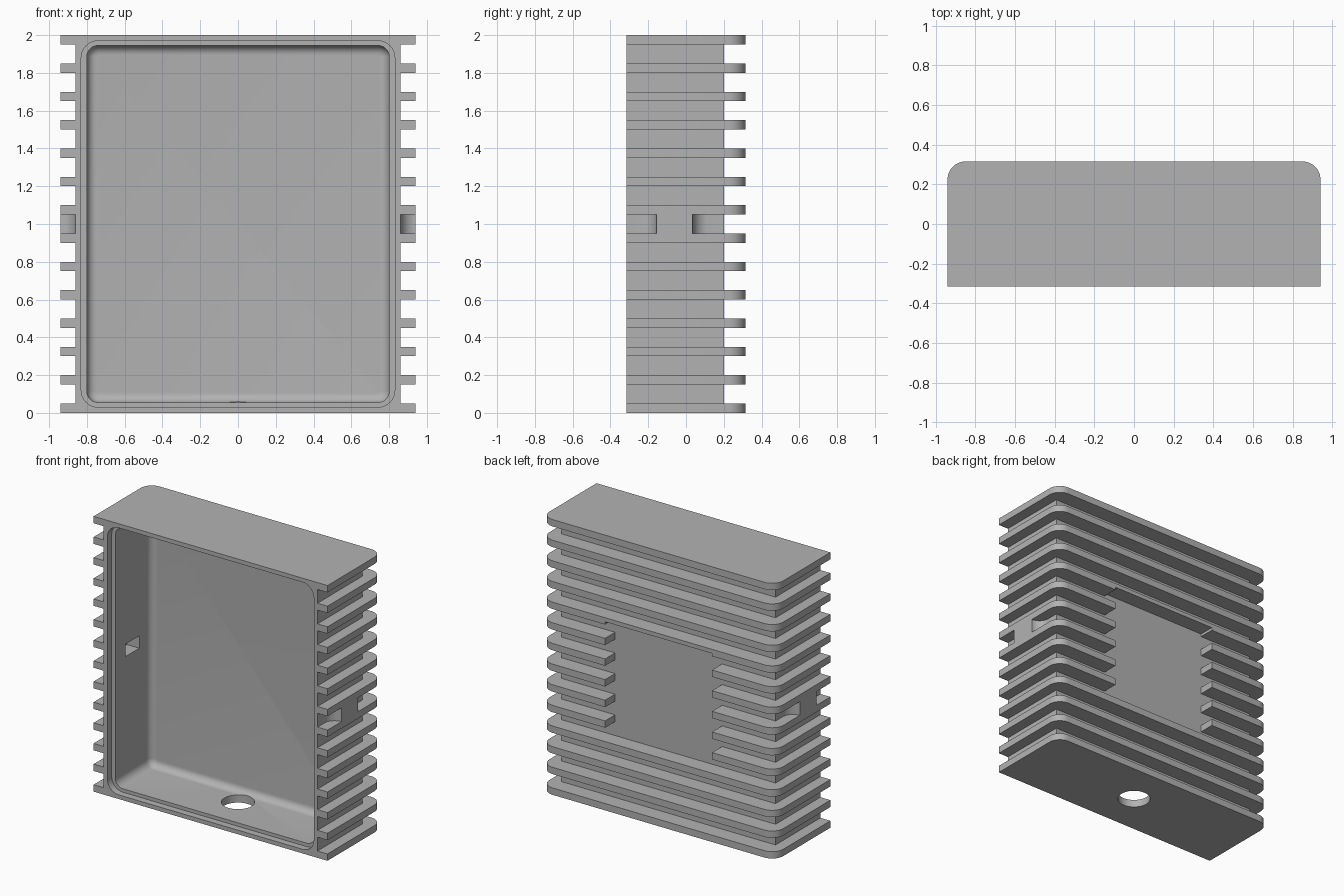
import bpy, bmesh
from math import sin, cos, radians
from mathutils import Matrix

if "Cube" in bpy.data.objects:
    bpy.data.objects.remove(bpy.data.objects["Cube"], do_unlink=True)

HALF_W, FRONT, BACK, HEIGHT = 0.94, -0.315, 0.315, 2.0
CORE_W, CORE_BACK = 0.86, 0.20
FIN, PITCH, FINS = 0.05, 0.15, 14
FAR = 1.2

grey = bpy.data.materials.new("casing_grey")
grey.use_nodes = True
colour = (0.448, 0.448, 0.448, 1)
grey.diffuse_color = colour
grey.node_tree.nodes["Principled BSDF"].inputs["Base Color"].default_value = colour


def to_object(name, bm):
    bmesh.ops.recalc_face_normals(bm, faces=bm.faces)
    mesh = bpy.data.meshes.new(name)
    bm.to_mesh(mesh)
    bm.free()
    mesh.materials.append(grey)
    obj = bpy.data.objects.new(name, mesh)
    bpy.context.collection.objects.link(obj)
    return obj


def prism(bm, outline, z0, z1):
    """Extrude an (x, y) outline from z0 to z1."""
    face = bm.faces.new([bm.verts.new((x, y, z0)) for x, y in outline])
    top = bmesh.ops.extrude_face_region(bm, geom=[face])["geom"]
    moved = [v for v in top if isinstance(v, bmesh.types.BMVert)]
    bmesh.ops.translate(bm, verts=moved, vec=(0, 0, z1 - z0))


def box(bm, x, y, z):
    prism(bm, [(x[0], y[0]), (x[1], y[0]), (x[1], y[1]), (x[0], y[1])], *z)


def arc(cx, cy, r, start, end, steps=10):
    angles = [radians(start + (end - start) * i / steps) for i in range(steps + 1)]
    return [(cx + r * cos(a), cy + r * sin(a)) for a in angles]


def mirrored(half):
    """Close a right-hand outline with its mirror image."""
    return half + [(-x, y) for x, y in reversed(half)]


def round_edges(bm, test, radius):
    edges = [e for e in bm.edges if test(*(v.co for v in e.verts))]
    bmesh.ops.bevel(bm, geom=edges, offset=radius, segments=8,
                    profile=0.5, affect='EDGES')


def recess(name, half_w, z0, z1, depth_y, corner, fillet=0):
    """Rounded opening cut in from the front."""
    bm = bmesh.new()
    box(bm, (-half_w, half_w), (-1, depth_y), (z0, z1))
    round_edges(bm, lambda a, b: abs(a.y - b.y) > 0.1, corner)
    if fillet:
        round_edges(bm, lambda a, b: min(a.y, b.y) > depth_y - 1e-4, fillet)
    return to_object(name, bm)


# Solid block with rounded rear corners
bm = bmesh.new()
r = 0.09
prism(bm, mirrored([(HALF_W, FRONT)] + arc(HALF_W - r, BACK - r, r, 0, 90)), 0, HEIGHT)
casing = to_object("finned_casing", bm)

# Gaps between fins; the middle one leaves a filleted latch housing on each side
bm = bmesh.new()
gap = mirrored([(FAR, 1), (FAR, -1), (CORE_W, -1), (CORE_W, CORE_BACK)])
step = HALF_W - CORE_W
latch_front, latch_back = -0.155, 0.035
front_gap = [(FAR, latch_front), (FAR, -1), (CORE_W, -1)] + arc(
    HALF_W, latch_front - step, step, 180, 90)
rear_gap = mirrored([(FAR, 1), (FAR, latch_back)] + arc(
    HALF_W, latch_back + step, step, 270, 180) + [(CORE_W, CORE_BACK)])
for i in range(FINS - 1):
    z0, z1 = i * PITCH + FIN, (i + 1) * PITCH
    if i == 6:
        prism(bm, front_gap, z0, z1)
        prism(bm, [(-x, y) for x, y in front_gap], z0, z1)
        prism(bm, rear_gap, z0, z1)
    else:
        prism(bm, gap, z0, z1)
fin_gaps = to_object("fin_gap_cutter", bm)

# Flat mounting area on the back
bm = bmesh.new()
box(bm, (-0.43, 0.43), (CORE_BACK, 1), (0.58, 1.37))
back_panel = to_object("back_panel_cutter", bm)

# Lid ledge and main cavity
ledge = recess("ledge_cutter", 0.83, 0.03, 1.97, FRONT + 0.05, 0.09)
cavity = recess("cavity_cutter", 0.80, 0.055, 1.945, 0.14, 0.06, 0.05)

# Latch pockets in both side walls
bm = bmesh.new()
box(bm, (-0.9, 0.9), (-0.15, 0.01), (0.955, 1.045))
pockets = to_object("latch_pocket_cutter", bm)

# Cable hole in the floor
bm = bmesh.new()
bmesh.ops.create_cone(bm, cap_ends=True, segments=48, radius1=0.11, radius2=0.11,
                      depth=1, matrix=Matrix.Translation((0, 0, 0)))
cable_hole = to_object("cable_hole_cutter", bm)

bpy.context.view_layer.objects.active = casing
for cutter in (fin_gaps, back_panel, ledge, cavity, pockets, cable_hole):
    mod = casing.modifiers.new(cutter.name, 'BOOLEAN')
    mod.operation, mod.solver, mod.object = 'DIFFERENCE', 'EXACT', cutter
    bpy.ops.object.modifier_apply(modifier=mod.name)
    bpy.data.objects.remove(cutter, do_unlink=True)

bpy.ops.object.select_all(action='DESELECT')
casing.select_set(True)
bpy.ops.object.shade_smooth_by_angle(angle=radians(30))
